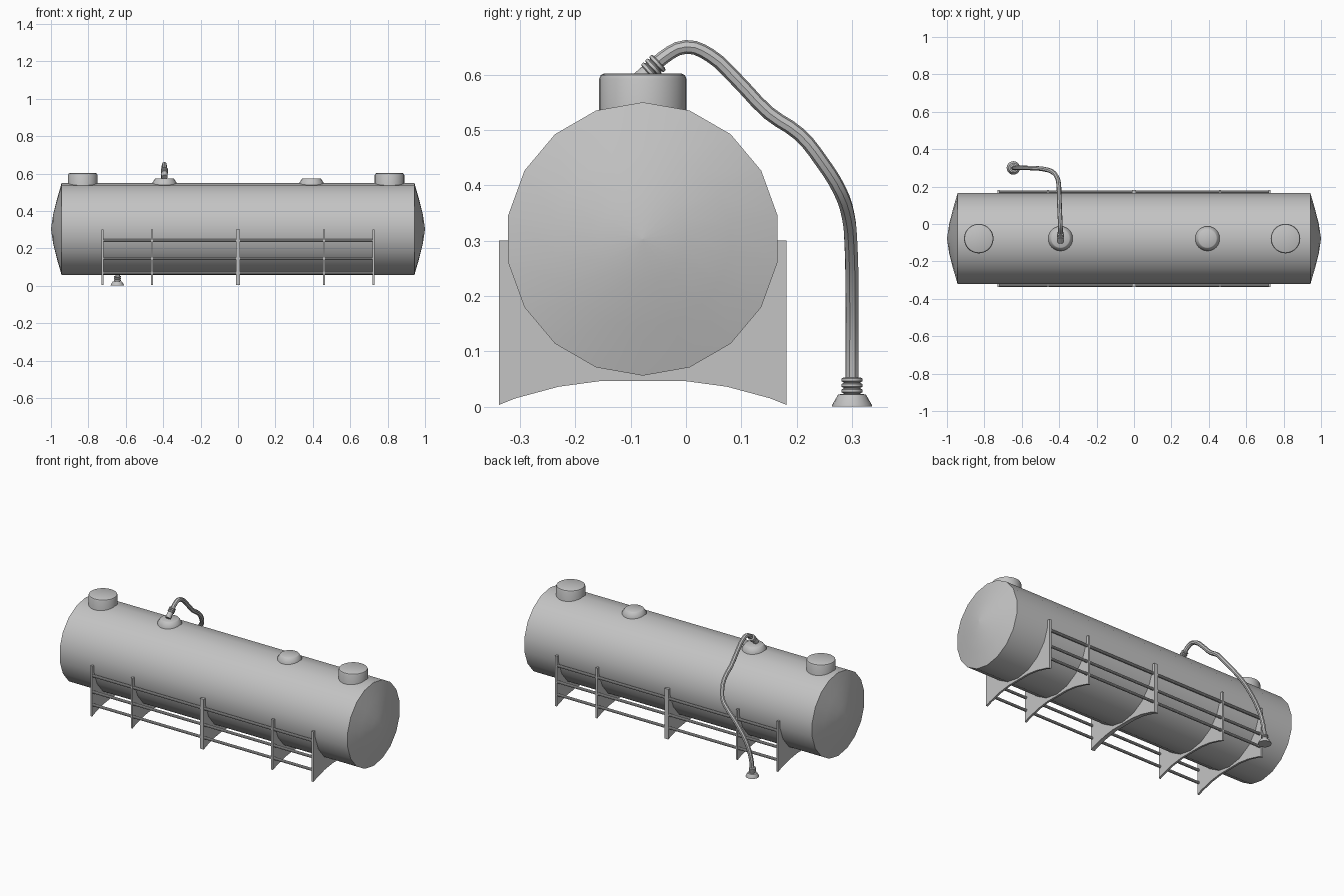
import bpy, bmesh
from math import pi, cos, sin, radians
from mathutils import Matrix, Vector

cube = bpy.data.objects.get("Cube")
if cube:
    bpy.data.objects.remove(cube, do_unlink=True)

# Single grey metal colour
metal = bpy.data.materials.new("grey metal")
metal.use_nodes = True
GREY = (0.55, 0.55, 0.55, 1)
metal.diffuse_color = GREY
for node in metal.node_tree.nodes:
    if node.type == 'BSDF_PRINCIPLED':
        node.inputs["Base Color"].default_value = GREY

TANK_Y, TANK_Z, TANK_R = -0.078, 0.303, 0.247


def finish(name, bm, smooth=True):
    """Turn a bmesh into a named, shaded object."""
    bmesh.ops.remove_doubles(bm, verts=bm.verts, dist=1e-5)
    bmesh.ops.recalc_face_normals(bm, faces=bm.faces)
    mesh = bpy.data.meshes.new(name)
    bm.to_mesh(mesh)
    bm.free()
    mesh.materials.append(metal)
    obj = bpy.data.objects.new(name, mesh)
    bpy.context.collection.objects.link(obj)
    if smooth:
        bpy.ops.object.select_all(action='DESELECT')
        obj.select_set(True)
        bpy.context.view_layer.objects.active = obj
        bpy.ops.object.shade_smooth_by_angle(angle=radians(35))
    return obj


def lathe(name, profile, sides, place):
    """Revolve (radius, height) points about local z; closed at both ends."""
    bm = bmesh.new()
    points = [(0, profile[0][1])] + profile + [(0, profile[-1][1])]
    rings = [[bm.verts.new((r * cos(2 * pi * i / sides), r * sin(2 * pi * i / sides), h))
              for i in range(sides)] for r, h in points]
    for low, high in zip(rings, rings[1:]):
        for i in range(sides):
            j = (i + 1) % sides
            bm.faces.new((low[i], low[j], high[j], high[i]))
    bmesh.ops.remove_doubles(bm, verts=bm.verts, dist=1e-5)
    bm.transform(place)
    return finish(name, bm)


def along_x(x, y, z):
    return Matrix.Translation((x, y, z)) @ Matrix.Rotation(pi / 2, 4, 'Y')


# Tank body with shallow domed ends
half = [(TANK_R, 0.943), (0.16, 0.968), (0.08, 0.988), (0.001, 1.0)]
lathe("tank_body", [(r, -h) for r, h in reversed(half)] + half, 18,
      along_x(0, TANK_Y, TANK_Z))

# Round hatches near the ends
for name, x in (("right_hatch", -0.83), ("left_hatch", 0.81)):
    lathe(name, [(0.079, 0.5), (0.079, 0.592), (0.076, 0.599), (0.07, 0.602)], 28,
          Matrix.Translation((x, TANK_Y, 0)))

# Tapered flanges on top
for name, x in (("right_flange", -0.393), ("left_flange", 0.393)):
    lathe(name, [(0.066, 0.52), (0.066, 0.549), (0.051, 0.571), (0.048, 0.573)], 24,
          Matrix.Translation((x, TANK_Y, 0)))

# Support plates with arched feet
arch = [(0.26, 0.003), (0.23, 0.015), (0.152, 0.036), (0.078, 0.046)]
outline = [(-0.26, 0.3)] + [(-y, z) for y, z in arch] + arch[::-1] + [(0.26, 0.3)]
for i, (x, thick) in enumerate(((-0.725, 0.012), (-0.46, 0.012), (0, 0.024),
                                (0.46, 0.012), (0.725, 0.012))):
    bm = bmesh.new()
    face = bm.faces.new([bm.verts.new((x - thick / 2, TANK_Y + y, z)) for y, z in outline])
    out = bmesh.ops.extrude_face_region(bm, geom=[face])
    bmesh.ops.translate(bm, vec=(thick, 0, 0),
                        verts=[v for v in out["geom"] if isinstance(v, bmesh.types.BMVert)])
    finish(f"support_plate_{i + 1}", bm, smooth=False)

# Long rails tying the plates together
for side, offset in (("front", -0.25), ("back", 0.25)):
    for level, z in (("low", 0.069), ("middle", 0.145), ("high", 0.241)):
        lathe(f"{side}_{level}_rail", [(0.008, -0.725), (0.008, 0.725)], 10,
              along_x(0, TANK_Y + offset, z))

# Bent drain hose
path = [(-0.393, -0.085, 0.589), (-0.393, -0.042, 0.63), (-0.394, 0, 0.65),
        (-0.396, 0.043, 0.635), (-0.398, 0.09, 0.592), (-0.4, 0.15, 0.53),
        (-0.402, 0.205, 0.492), (-0.41, 0.245, 0.443), (-0.435, 0.278, 0.39),
        (-0.48, 0.293, 0.345), (-0.53, 0.298, 0.295), (-0.6, 0.3, 0.2),
        (-0.635, 0.3, 0.11), (-0.645, 0.3, 0.03)]
curve = bpy.data.curves.new("hose_path", 'CURVE')
curve.dimensions = '3D'
curve.bevel_depth = 0.0125
curve.bevel_resolution = 2
curve.resolution_u = 3
spline = curve.splines.new('BEZIER')
spline.bezier_points.add(len(path) - 1)
for point, co in zip(spline.bezier_points, path):
    point.co = co
    point.handle_left_type = point.handle_right_type = 'AUTO'
helper = bpy.data.objects.new("hose_path", curve)
bpy.context.collection.objects.link(helper)
bpy.context.view_layer.update()
bm = bmesh.new()
tube = helper.to_mesh()
bm.from_mesh(tube)
helper.to_mesh_clear()
bpy.data.objects.remove(helper, do_unlink=True)
finish("hose", bm)

# Ribbed hose couplings
ribs = []
for k in range(3):
    base = 0.024 + k * 0.010
    ribs += [(0.015, base), (0.019, base + 0.002), (0.019, base + 0.007), (0.015, base + 0.009)]
lathe("lower_coupling", [(0.036, 0), (0.036, 0.003), (0.025, 0.022), (0.015, 0.023)] + ribs, 20,
      Matrix.Translation((-0.645, 0.3, 0)))
tilt = Vector((0, 0.73, 0.68)).to_track_quat('Z', 'Y').to_matrix().to_4x4()
lathe("upper_coupling", [(0.016, -0.01)] + ribs, 20,
      Matrix.Translation((-0.393, -0.087, 0.587)) @ tilt)
